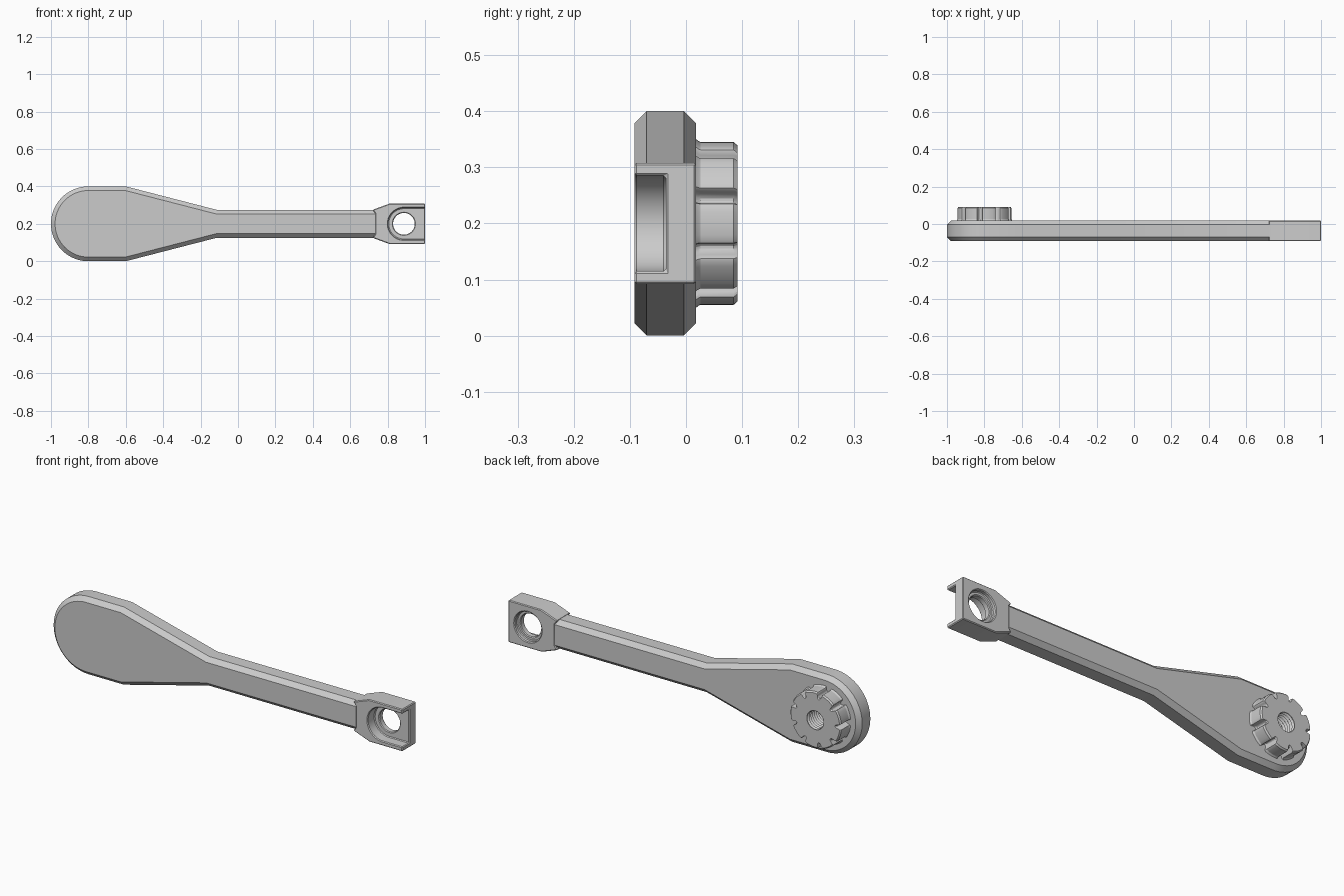
import bpy, bmesh
from math import sin, cos, pi, radians, hypot

if "Cube" in bpy.data.objects:
    bpy.data.objects.remove(bpy.data.objects["Cube"])

FRONT, BACK, CZ = -0.092, 0.018, 0.2
CH = 0.022


def loft(name, sections):
    """Solid through stacked (points_xz, y) sections, capped at both ends."""
    bm = bmesh.new()
    rings = [[bm.verts.new((x, y, z)) for x, z in pts] for pts, y in sections]
    n = len(rings[0])
    for a, b in zip(rings, rings[1:]):
        for i in range(n):
            j = (i + 1) % n
            bm.faces.new((a[i], a[j], b[j], b[i]))
    bm.faces.new(rings[0])
    bm.faces.new(rings[-1])
    bmesh.ops.recalc_face_normals(bm, faces=bm.faces)
    me = bpy.data.meshes.new(name)
    bm.to_mesh(me)
    bm.free()
    ob = bpy.data.objects.new(name, me)
    bpy.context.collection.objects.link(ob)
    return ob


def circle(cx, r, n=48):
    return [(cx + r * cos(2 * pi * i / n), CZ + r * sin(2 * pi * i / n)) for i in range(n)]


def activate(ob):
    bpy.ops.object.select_all(action='DESELECT')
    bpy.context.view_layer.objects.active = ob
    ob.select_set(True)


def cut(ob, cutter):
    activate(ob)
    m = ob.modifiers.new("cut", 'BOOLEAN')
    m.operation, m.solver, m.object = 'DIFFERENCE', 'EXACT', cutter
    bpy.ops.object.modifier_apply(modifier=m.name)


def smooth(ob):
    activate(ob)
    bpy.ops.object.shade_smooth_by_angle(angle=radians(25))


# Paddle handle: rounded wide end tapering to a bar, chamfered front and back
def handle_outline(d):
    slope = hypot(0.485, 0.125)
    shift = d * (slope - 0.485) / 0.125          # mitre shift at the two bends
    r = 0.2 - d
    top = [(0.735, 0.075 - d), (-0.115 - shift, 0.075 - d), (-0.6 - shift, r)]
    arc = [(-0.8 + r * cos(a), r * sin(a)) for a in
           [pi / 2 + pi * i / 32 for i in range(33)]]
    pts = top + arc + [(x, -z) for x, z in reversed(top)]
    return [(x, CZ + z) for x, z in pts]


handle = loft("handle", [(handle_outline(CH), FRONT), (handle_outline(0), FRONT + CH),
                         (handle_outline(0), BACK - CH), (handle_outline(CH), BACK)])

# Socket head at the narrow end
half = [(0.735, 0.053), (0.72, 0.075), (0.81, 0.108), (1.0, 0.108)]
head_pts = [(x, CZ + z) for x, z in half] + [(x, CZ - z) for x, z in reversed(half)]
head = loft("socket_head", [(head_pts, FRONT), (head_pts, BACK)])

# Open-ended front pocket, through hole and rear counterbore
HX, PR = 0.887, 0.085
pocket_pts = [(HX + PR * cos(a), CZ + PR * sin(a)) for a in
              [pi / 2 + pi * i / 32 for i in range(33)]]
pocket_pts += [(1.1, CZ - PR), (1.1, CZ + PR)]
head_cutters = [
    loft("pocket_cutter", [(pocket_pts, -0.2), (pocket_pts, -0.036)]),
    loft("hole_cutter", [(circle(HX, 0.058), -0.2), (circle(HX, 0.058), 0.2)]),
    loft("counterbore_cutter", [(circle(HX, 0.077), -0.004), (circle(HX, 0.077), 0.2)]),
]
for c in head_cutters:
    cut(head, c)
activate(head)
bev = head.modifiers.new("edge_bevel", 'BEVEL')
bev.width, bev.segments, bev.limit_method, bev.angle_limit = 0.004, 1, 'ANGLE', radians(50)
bpy.ops.object.modifier_apply(modifier=bev.name)

# Nine-lobed knob on the back of the paddle
KX, LOBES = -0.8, 9


def knob_outline(offset):
    pts = []
    for k in range(LOBES):
        mid = 2 * pi * k / LOBES
        samples = [(radians(-12 + 4 * i), 0.145) for i in range(7)]
        samples += [(radians(14), 0.1435), (radians(15), 0.139)]
        for i in range(9):                       # concave groove
            t = pi * i / 8
            samples.append((radians(20 - 4.7 * cos(t)), 0.134 - 0.016 * sin(t)))
        samples += [(radians(25), 0.139), (radians(26), 0.1435)]
        pts += [(KX + (r + offset) * cos(mid + a), CZ + (r + offset) * sin(mid + a))
                for a, r in samples]
    return pts


knob = loft("lobed_knob", [(knob_outline(0.007), BACK - 0.002), (knob_outline(0.002), BACK + 0.004),
                           (knob_outline(0), BACK + 0.008), (knob_outline(0), 0.085),
                           (knob_outline(-0.006), 0.092)])

# Threaded bore through the knob into the handle
thread = [(circle(KX, 0.054 if i % 2 else 0.046), -0.045 + 0.0075 * i) for i in range(21)]
bore = loft("bore_cutter", thread)
cut(knob, bore)
cut(handle, bore)

for c in head_cutters + [bore]:
    bpy.data.objects.remove(c)
for ob in (handle, head, knob):
    smooth(ob)
